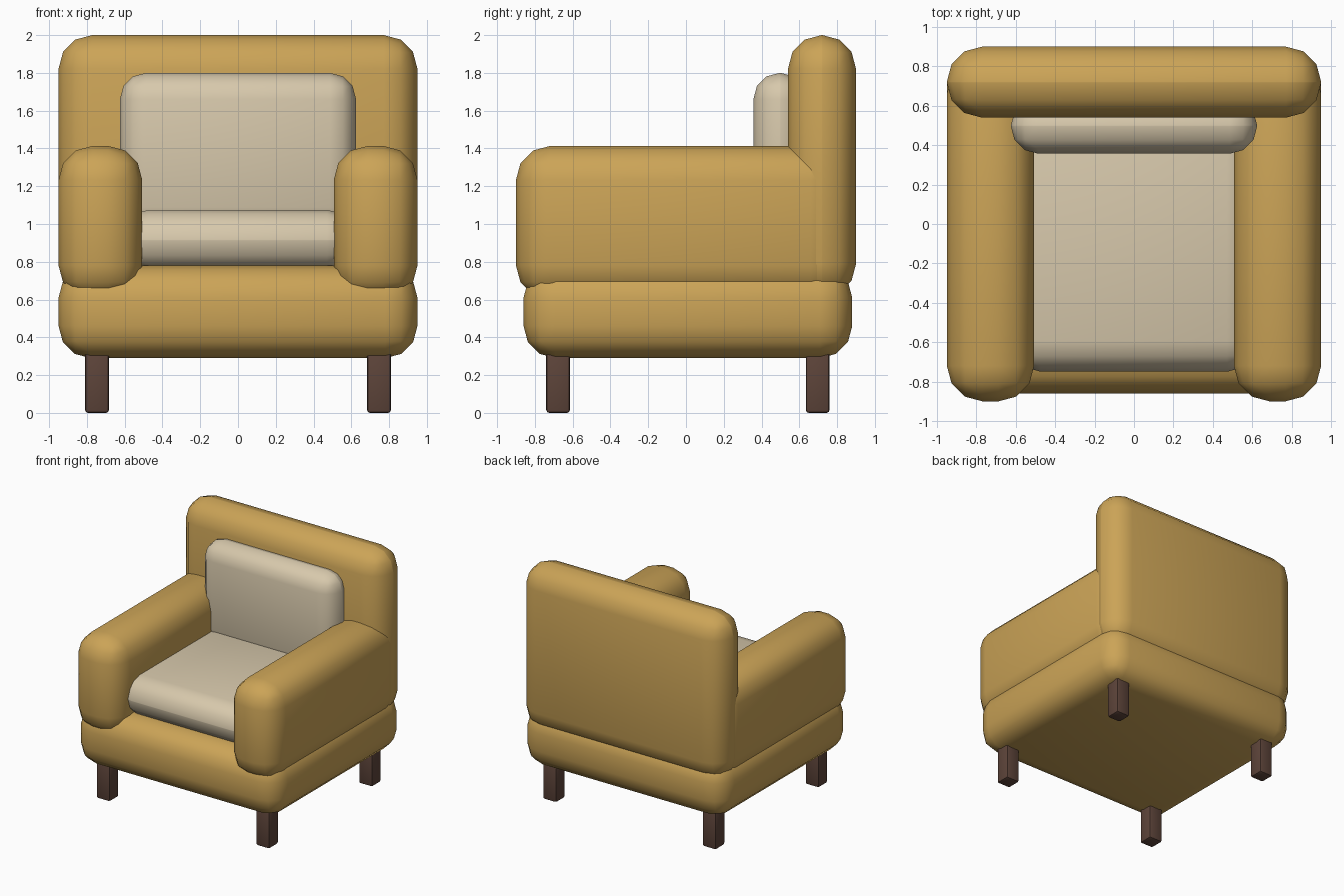
import bpy, bmesh, math

if "Cube" in bpy.data.objects:
    bpy.data.objects.remove(bpy.data.objects["Cube"])


def material(name, rgb):
    m = bpy.data.materials.new(name)
    m.diffuse_color = (*rgb, 1)
    m.use_nodes = True
    m.node_tree.nodes["Principled BSDF"].inputs["Base Color"].default_value = m.diffuse_color
    return m


FABRIC = material("mustard_fabric", (0.60, 0.37, 0.095))
CUSHION = material("cream_fabric", (0.68, 0.58, 0.41))
WOOD = material("dark_wood", (0.11, 0.058, 0.042))


def soft_box(name, lo, hi, radius, segments, mat):
    """Box between two corners with every edge rounded."""
    bm = bmesh.new()
    bmesh.ops.create_cube(bm, size=1)
    centre = [(a + b) / 2 for a, b in zip(lo, hi)]
    for v in bm.verts:
        for i in range(3):
            v.co[i] *= hi[i] - lo[i]
    bmesh.ops.bevel(bm, geom=bm.edges[:], offset=radius, segments=segments,
                    profile=0.5, affect='EDGES', clamp_overlap=True)
    bmesh.ops.recalc_face_normals(bm, faces=bm.faces[:])
    mesh = bpy.data.meshes.new(name)
    bm.to_mesh(mesh)
    bm.free()
    mesh.materials.append(mat)
    ob = bpy.data.objects.new(name, mesh)
    ob.location = centre
    bpy.context.collection.objects.link(ob)
    bpy.context.view_layer.objects.active = ob
    bpy.ops.object.select_all(action='DESELECT')
    ob.select_set(True)
    bpy.ops.object.shade_smooth_by_angle(angle=math.radians(40))
    return ob


# Upholstered frame
soft_box("base", (-0.95, -0.86, 0.29), (0.95, 0.88, 0.78), 0.17, 3, FABRIC)
soft_box("backrest", (-0.95, 0.54, 0.61), (0.95, 0.90, 2.0), 0.178, 3, FABRIC)

# Loose cushions
soft_box("seat_cushion", (-0.63, -0.75, 0.755), (0.63, 0.60, 1.075), 0.158, 3, CUSHION)
soft_box("back_cushion", (-0.625, 0.357, 0.95), (0.625, 0.64, 1.80), 0.139, 3, CUSHION)

# Arms and legs on both sides
for side, s in (("left", -1), ("right", 1)):
    x0, x1 = sorted((s * 0.507, s * 0.95))
    soft_box(side + "_arm", (x0, -0.90, 0.60), (x1, 0.84, 1.413), 0.18, 3, FABRIC)
    x0, x1 = sorted((s * 0.683, s * 0.81))
    for end, y in (("front", -0.677), ("back", 0.697)):
        soft_box(f"{side}_{end}_leg", (x0, y - 0.063, 0), (x1, y + 0.063, 0.34),
                 0.016, 2, WOOD)
